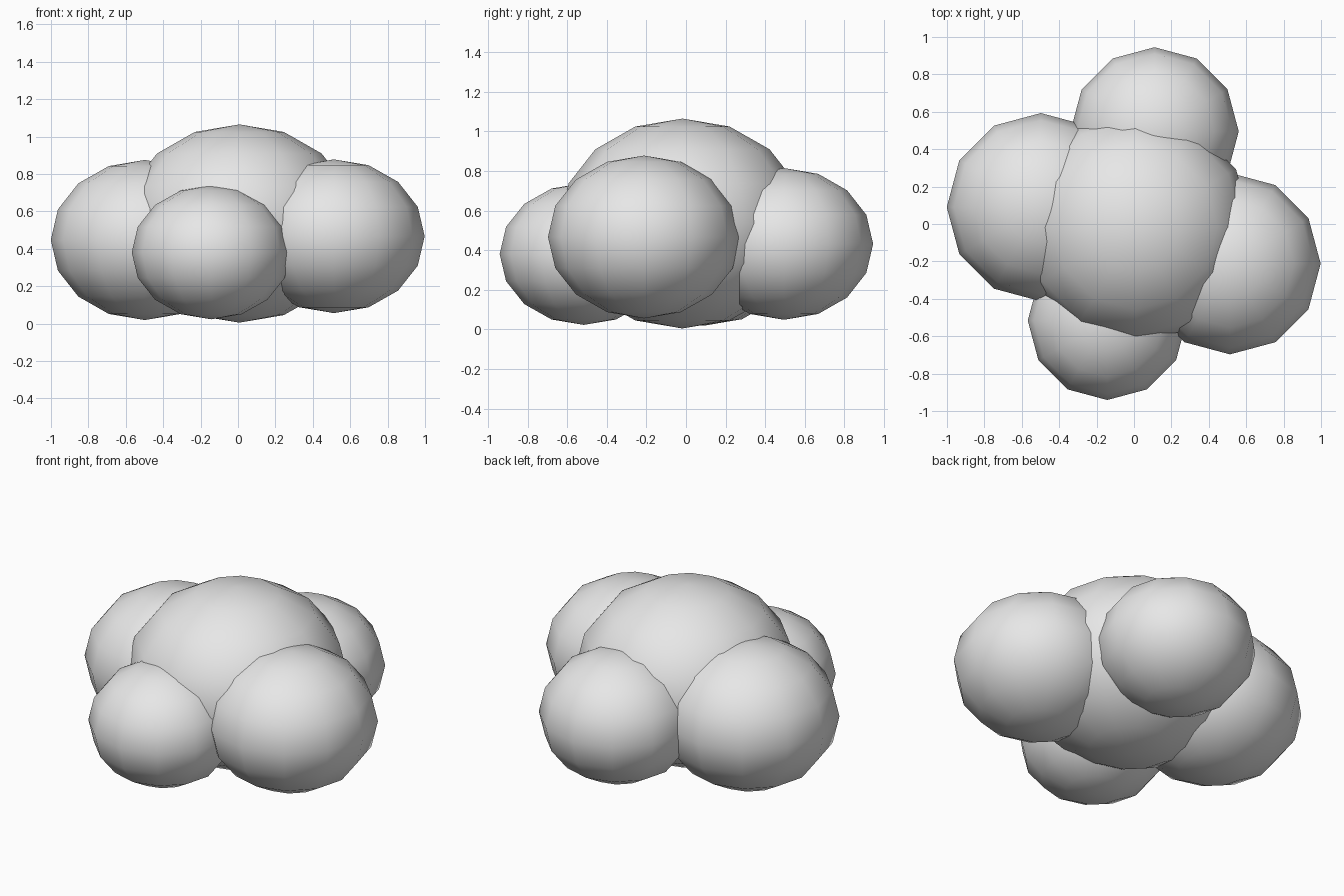
import bpy

# Remove the default object
cube = bpy.data.objects.get("Cube")
if cube:
    bpy.data.objects.remove(cube, do_unlink=True)

# Single soft grey for the whole cloud
GREY = (0.8, 0.8, 0.8, 1.0)
grey = bpy.data.materials.new("cloud_grey")
grey.use_nodes = True
grey.diffuse_color = GREY
bsdf = next(n for n in grey.node_tree.nodes if n.type == 'BSDF_PRINCIPLED')
bsdf.inputs["Base Color"].default_value = GREY


def puff(name, centre, width, height):
    """Low-poly smooth ball, flattened vertically; sizes are radii."""
    bpy.ops.mesh.primitive_uv_sphere_add(segments=12, ring_count=8, radius=1, location=centre)
    obj = bpy.context.object
    obj.name = name
    obj.scale = (width, width, height)
    bpy.ops.object.transform_apply(location=False, rotation=False, scale=True)
    bpy.ops.object.shade_smooth()
    obj.data.materials.append(grey)
    return obj


# Large middle puff with four smaller ones around it
puff("centre_puff", (0.007, -0.018, 0.535), 0.622, 0.53)
puff("right_puff", (-0.498, 0.09, 0.447), 0.503, 0.428)
puff("left_puff", (0.513, -0.212, 0.467), 0.485, 0.411)
puff("front_puff", (-0.143, -0.516, 0.381), 0.425, 0.358)
puff("back_puff", (0.11, 0.495, 0.432), 0.45, 0.383)
